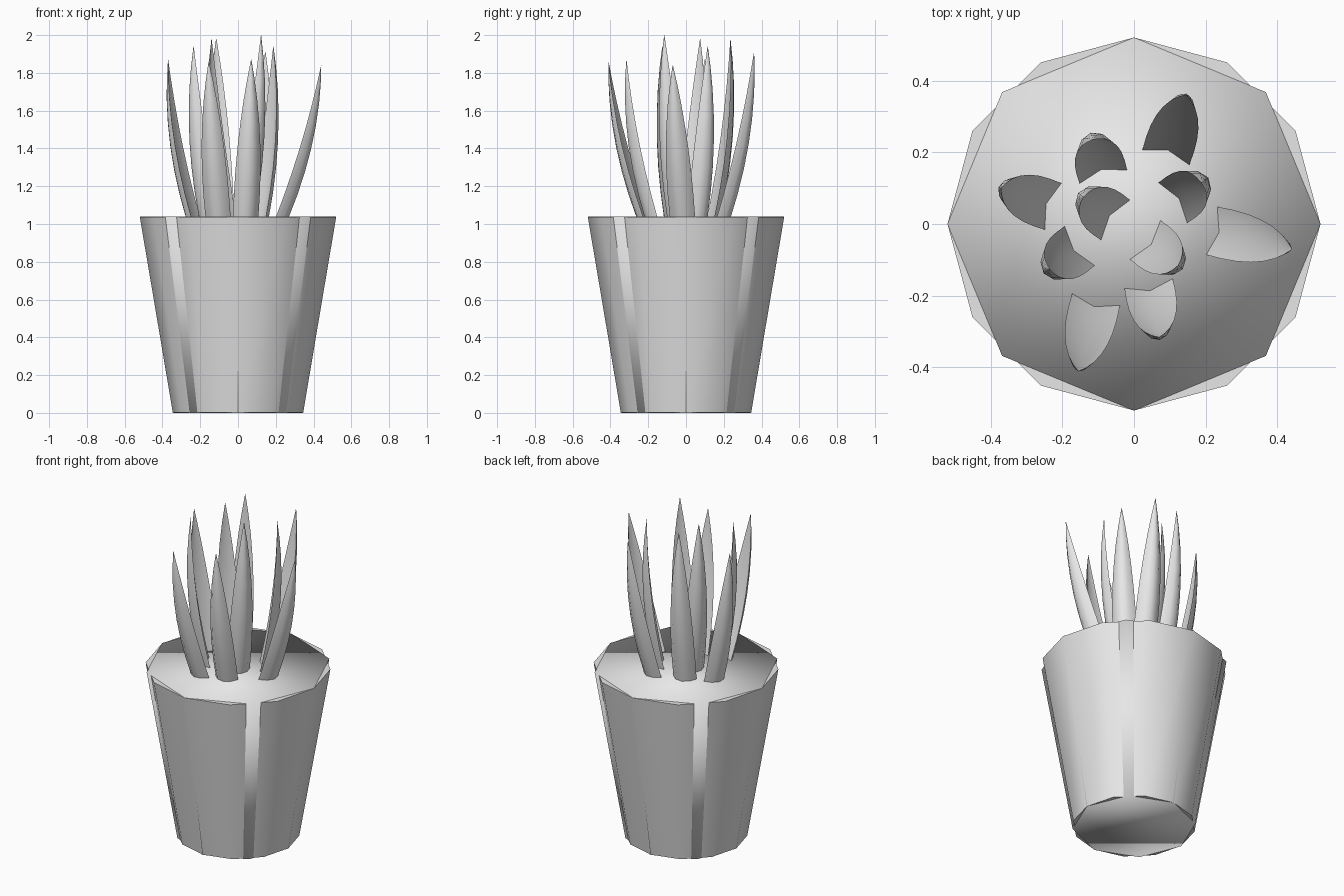
import bpy, bmesh, math
from mathutils import Vector

if "Cube" in bpy.data.objects:
    bpy.data.objects.remove(bpy.data.objects["Cube"])

grey = bpy.data.materials.new("light_grey")
grey.diffuse_color = (0.8, 0.8, 0.8, 1)
grey.use_nodes = True
grey.node_tree.nodes["Principled BSDF"].inputs["Base Color"].default_value = grey.diffuse_color


def finish(name, bm):
    bmesh.ops.recalc_face_normals(bm, faces=bm.faces)
    me = bpy.data.meshes.new(name)
    bm.to_mesh(me)
    bm.free()
    me.materials.append(grey)
    ob = bpy.data.objects.new(name, me)
    bpy.context.collection.objects.link(ob)
    return ob


def loft(bm, rings):
    """Join closed vertex rings with quads and cap both ends."""
    loops = [[bm.verts.new(p) for p in ring] for ring in rings]
    n = len(loops[0])
    for a, b in zip(loops, loops[1:]):
        for i in range(n):
            j = (i + 1) % n
            bm.faces.new((a[i], a[j], b[j], b[i]))
    bm.faces.new(loops[0][::-1])
    bm.faces.new(loops[-1])


def frustum(name, sides, z0, z1, r0=0.345, r1=0.52):
    bm = bmesh.new()
    rings = []
    for r, z in ((r0, z0), (r1, z1)):
        rings.append([(r * math.cos(math.tau * i / sides),
                       r * math.sin(math.tau * i / sides), z) for i in range(sides)])
    loft(bm, rings)
    for f in bm.faces:
        f.smooth = True
    return finish(name, bm)


# Twelve-sided pot wall with crisp rims
pot = frustum("pot", 12, 0.002, 1.038)
bpy.context.view_layer.objects.active = pot
pot.select_set(True)
bpy.ops.object.shade_smooth_by_angle(angle=math.radians(40))
pot.select_set(False)

# Eight-sided soil core, softly shaded over its rim, corners show through the pot
frustum("soil_core", 8, 0.0, 1.04)

# Leaf cross-section: (across, outward, ) in units of half-width and thickness
SECTION = [(-1, 0), (-0.6, 0.7), (0, 1), (0.6, 0.7), (1, 0), (0, 0.38)]
# Position along the leaf and its relative width
TAPER = [(0, 0.98), (0.15, 1.0), (0.3, 0.97), (0.45, 0.88),
         (0.6, 0.73), (0.75, 0.52), (0.88, 0.28), (1, 0.015)]


def leaf(name, bx, by, tx, ty, tz):
    base, tip = Vector((bx, by, 1.03)), Vector((tx, ty, tz))
    out = Vector((tx - bx, ty - by, 0)).normalized()
    side = Vector((-out.y, out.x, 0))
    bm = bmesh.new()
    rings = []
    for t, w in TAPER:
        centre = base.lerp(tip, t) + out * (0.024 * 4 * t * (1 - t))
        rings.append([centre + side * (0.07 * w * a) + out * (0.056 * w * d)
                      for a, d in SECTION])
    loft(bm, rings)
    for f in bm.faces:
        f.smooth = True
    ob = finish(name, bm)
    bpy.context.view_layer.objects.active = ob
    ob.select_set(True)
    bpy.ops.object.shade_smooth_by_angle(angle=math.radians(50))
    ob.select_set(False)


# Inner ring of upright leaves, then outer ring of leaning leaves
INNER = [(-0.085, 0.13, -0.115, 0.235, 1.98), (-0.15, -0.06, -0.235, -0.125, 1.94),
         (0.03, -0.043, 0.122, -0.115, 2.0), (0.107, 0.058, 0.187, 0.115, 1.94),
         (-0.05, 0.01, -0.14, 0.075, 1.98)]
OUTER = [(0.213, -0.018, 0.44, -0.07, 1.84), (0.088, 0.183, 0.145, 0.36, 1.91),
         (-0.223, 0.048, -0.37, 0.1, 1.87), (-0.105, -0.207, -0.155, -0.41, 1.86),
         (0.04, -0.163, 0.07, -0.315, 1.87)]
for i, p in enumerate(INNER):
    leaf(f"inner_leaf_{i + 1}", *p)
for i, p in enumerate(OUTER):
    leaf(f"outer_leaf_{i + 1}", *p)
